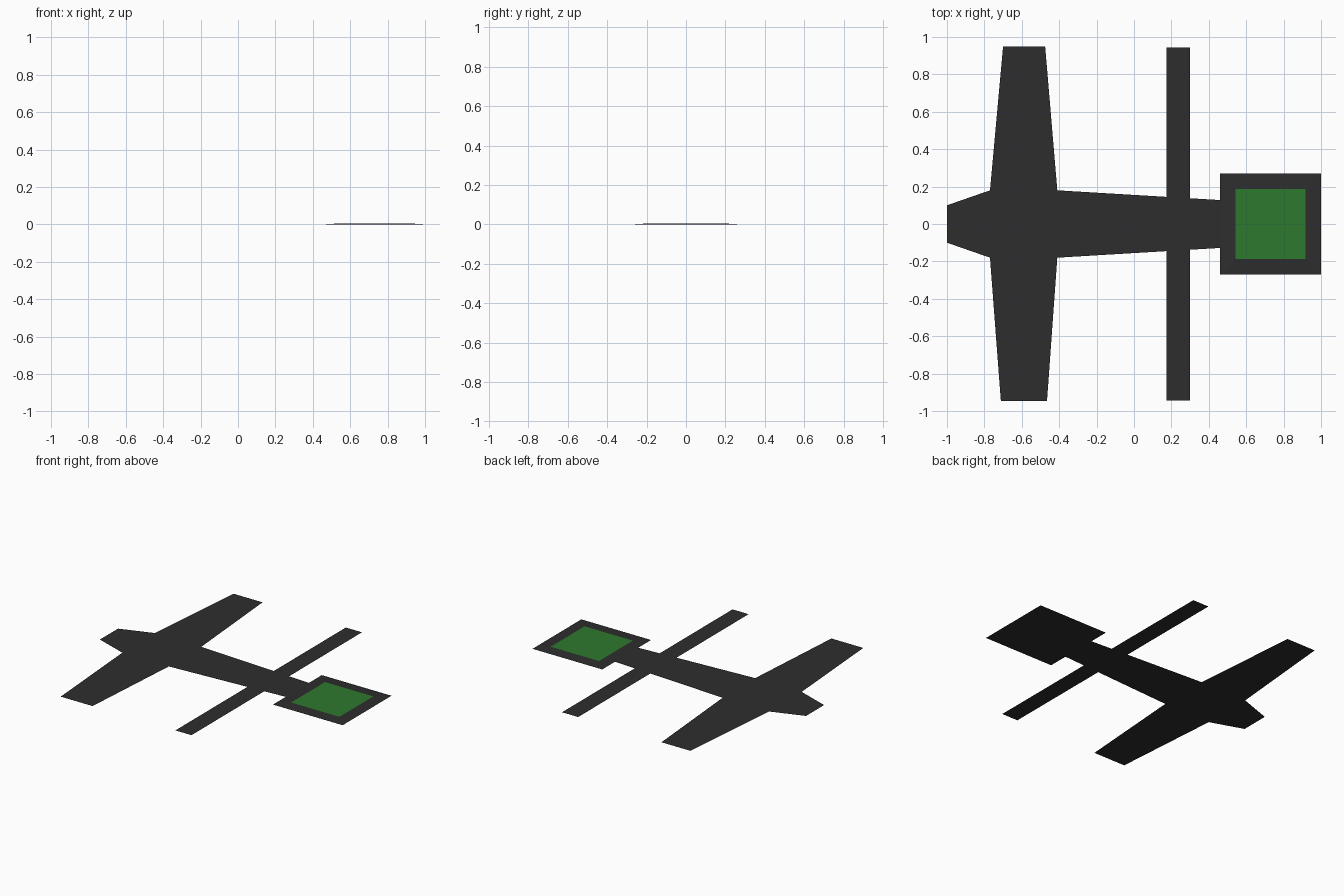
import bpy, bmesh

if "Cube" in bpy.data.objects:
    bpy.data.objects.remove(bpy.data.objects["Cube"])


def material(name, rgb):
    m = bpy.data.materials.new(name)
    m.diffuse_color = (*rgb, 1)
    m.use_nodes = True
    m.node_tree.nodes["Principled BSDF"].inputs["Base Color"].default_value = m.diffuse_color
    return m


dark = material("charcoal", (0.027, 0.027, 0.027))
green = material("green", (0.027, 0.19, 0.027))


def make(name, bm, mats):
    me = bpy.data.meshes.new(name)
    bm.to_mesh(me)
    bm.free()
    for m in mats:
        me.materials.append(m)
    ob = bpy.data.objects.new(name, me)
    bpy.context.collection.objects.link(ob)
    return ob


def sheet(name, points, z=0.0):
    """Flat face, facing up (points anticlockwise from above)."""
    bm = bmesh.new()
    bm.faces.new([bm.verts.new((x, y, z)) for x, y in points])
    bm.normal_update()
    return make(name, bm, [dark])


# Fuselage: tapered nose, straight cabin, long narrowing tail
half = [(-1, -0.10), (-0.77, -0.18), (-0.41, -0.18), (0.46, -0.128)]
sheet("fuselage", half + [(x, -y) for x, y in reversed(half)])

# Wings, very slightly different tips
sheet("left_wing", [(-0.41, 0.18), (-0.475, 0.95), (-0.70, 0.95), (-0.77, 0.18)])
sheet("right_wing", [(-0.77, -0.18), (-0.712, -0.945), (-0.465, -0.945), (-0.41, -0.18)])

# Cross bars, meeting the tail edge on both sides
inner = [0.145, 0.1375]
sheet("left_bar", [(0.175, inner[0]), (0.30, inner[1]), (0.30, 0.943), (0.175, 0.943)])
sheet("right_bar", [(0.175, -0.943), (0.30, -0.943), (0.30, -inner[1]), (0.175, -inner[0])])

# Square end pad: shallow raised block with a green inset top
bm = bmesh.new()
cx = 0.73
bmesh.ops.create_cube(bm, size=1)
for v in bm.verts:
    r = 0.27 if v.co.z < 0 else 0.19
    v.co = (cx + (r if v.co.x > 0 else -r),
            r if v.co.y > 0 else -r,
            0.0 if v.co.z < 0 else 0.005)
bm.normal_update()
top = max(bm.faces, key=lambda f: f.calc_center_median().z)
bmesh.ops.inset_individual(bm, faces=[top], thickness=0.004)
top.material_index = 1
make("end_pad", bm, [dark, green])
